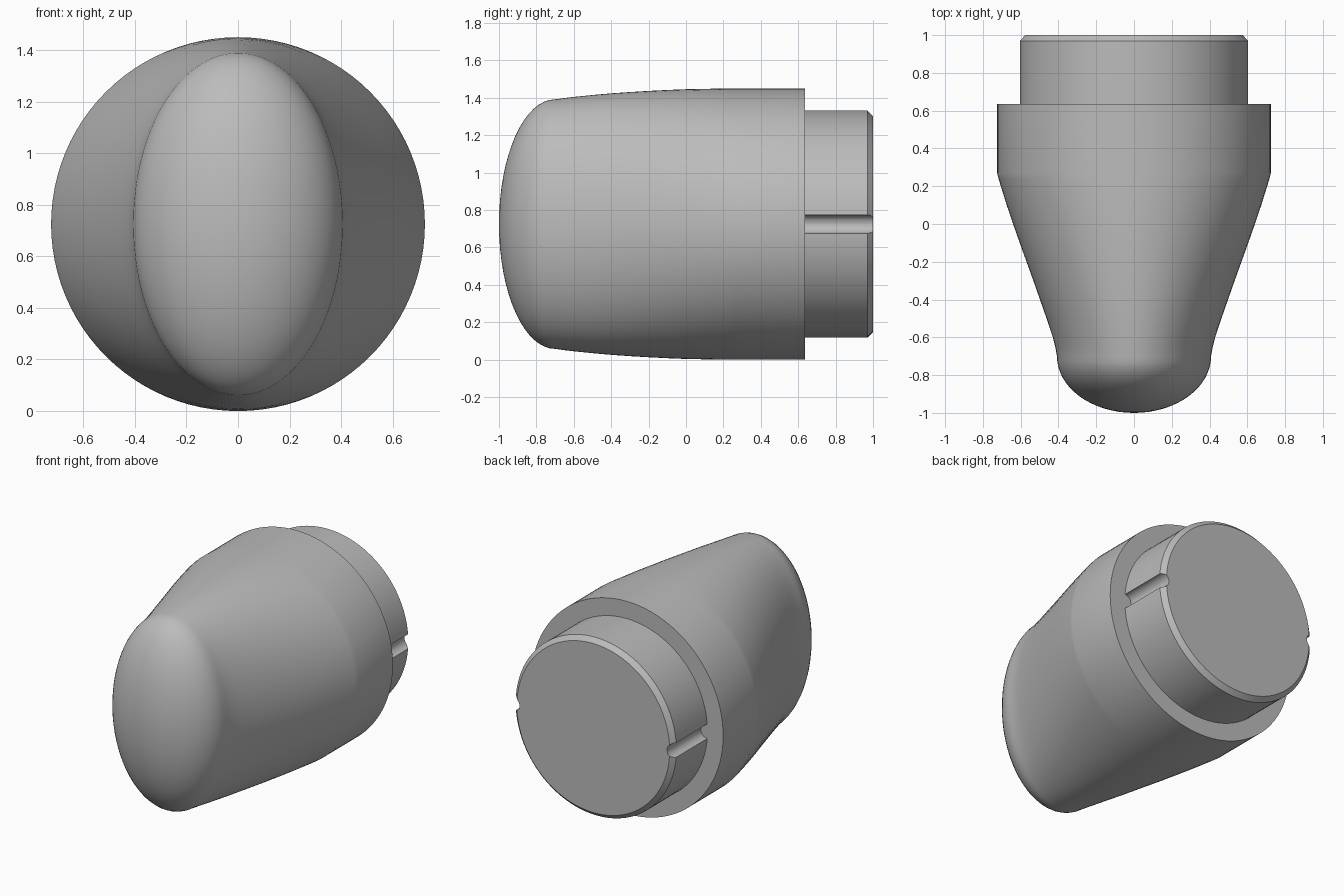
import bpy, bmesh, math
from mathutils import Matrix

cube = bpy.data.objects.get("Cube")
if cube:
    bpy.data.objects.remove(cube)

CZ = 0.725   # height of the long axis
SIDES = 96

grey = bpy.data.materials.new("plain_grey")
grey.use_nodes = True
colour = (0.5, 0.5, 0.5, 1)
grey.diffuse_color = colour
grey.node_tree.nodes["Principled BSDF"].inputs["Base Color"].default_value = colour


def loft(name, sections, tip=None):
    """Skin elliptical sections (y, half width, half height) along y."""
    bm = bmesh.new()
    rings = []
    for y, rx, rz in sections:
        angles = [2 * math.pi * i / SIDES for i in range(SIDES)]
        rings.append([bm.verts.new((rx * math.cos(a), y, CZ + rz * math.sin(a))) for a in angles])
    for a, b in zip(rings, rings[1:]):
        for i in range(SIDES):
            j = (i + 1) % SIDES
            bm.faces.new((a[i], a[j], b[j], b[i]))
    bm.faces.new(rings[-1])
    if tip is None:
        bm.faces.new(rings[0])
    else:
        point = bm.verts.new((0, tip, CZ))
        for i in range(SIDES):
            bm.faces.new((point, rings[0][i], rings[0][(i + 1) % SIDES]))
    bmesh.ops.recalc_face_normals(bm, faces=bm.faces)
    mesh = bpy.data.meshes.new(name)
    bm.to_mesh(mesh)
    bm.free()
    mesh.materials.append(grey)
    obj = bpy.data.objects.new(name, mesh)
    bpy.context.collection.objects.link(obj)
    return obj


def smooth(obj):
    bpy.ops.object.select_all(action="DESELECT")
    obj.select_set(True)
    bpy.context.view_layer.objects.active = obj
    bpy.ops.object.shade_smooth_by_angle(angle=math.radians(30))


# Handle: domed nose, flattened grip flaring into a round collar
NOSE_Y, NOSE_X, NOSE_Z = -0.7, 0.408, 0.667
sections = []
for k in range(1, 16):
    t = math.pi / 2 * k / 16
    sections.append((NOSE_Y - 0.3 * math.cos(t), NOSE_X * math.sin(t), NOSE_Z * math.sin(t)))
sections += [
    (-0.7, NOSE_X, NOSE_Z), (-0.65, 0.417, 0.674), (-0.6, 0.43, 0.68),
    (-0.5, 0.463, 0.69), (-0.4, 0.498, 0.699), (-0.3, 0.533, 0.706),
    (-0.2, 0.569, 0.712), (-0.1, 0.605, 0.717), (0, 0.64, 0.721),
    (0.1, 0.674, 0.723), (0.2, 0.705, CZ), (0.24, 0.717, CZ),
    (0.27, CZ, CZ), (0.635, CZ, CZ),
]
handle = loft("handle", sections, tip=-1)
smooth(handle)

# Plug: chamfered cylinder at the back
R = 0.607
plug = loft("plug", [(0.6, R, R), (0.97, R, R), (1, R - 0.03, R - 0.03)])

# Round key grooves along both sides of the plug
for side, x in (("left", R), ("right", -R)):
    bm = bmesh.new()
    place = Matrix.Translation((x, 0.85, CZ)) @ Matrix.Rotation(math.pi / 2, 4, "X")
    bmesh.ops.create_cone(bm, cap_ends=True, segments=32, radius1=0.05, radius2=0.05,
                          depth=0.46, matrix=place)
    mesh = bpy.data.meshes.new(side + "_groove_cutter")
    bm.to_mesh(mesh)
    bm.free()
    mesh.materials.append(grey)
    cutter = bpy.data.objects.new(side + "_groove_cutter", mesh)
    bpy.context.collection.objects.link(cutter)
    cutter.hide_render = True
    cutter.hide_set(True)
    cut = plug.modifiers.new(side + "_groove", "BOOLEAN")
    cut.operation = "DIFFERENCE"
    cut.solver = "EXACT"
    cut.object = cutter
smooth(plug)
